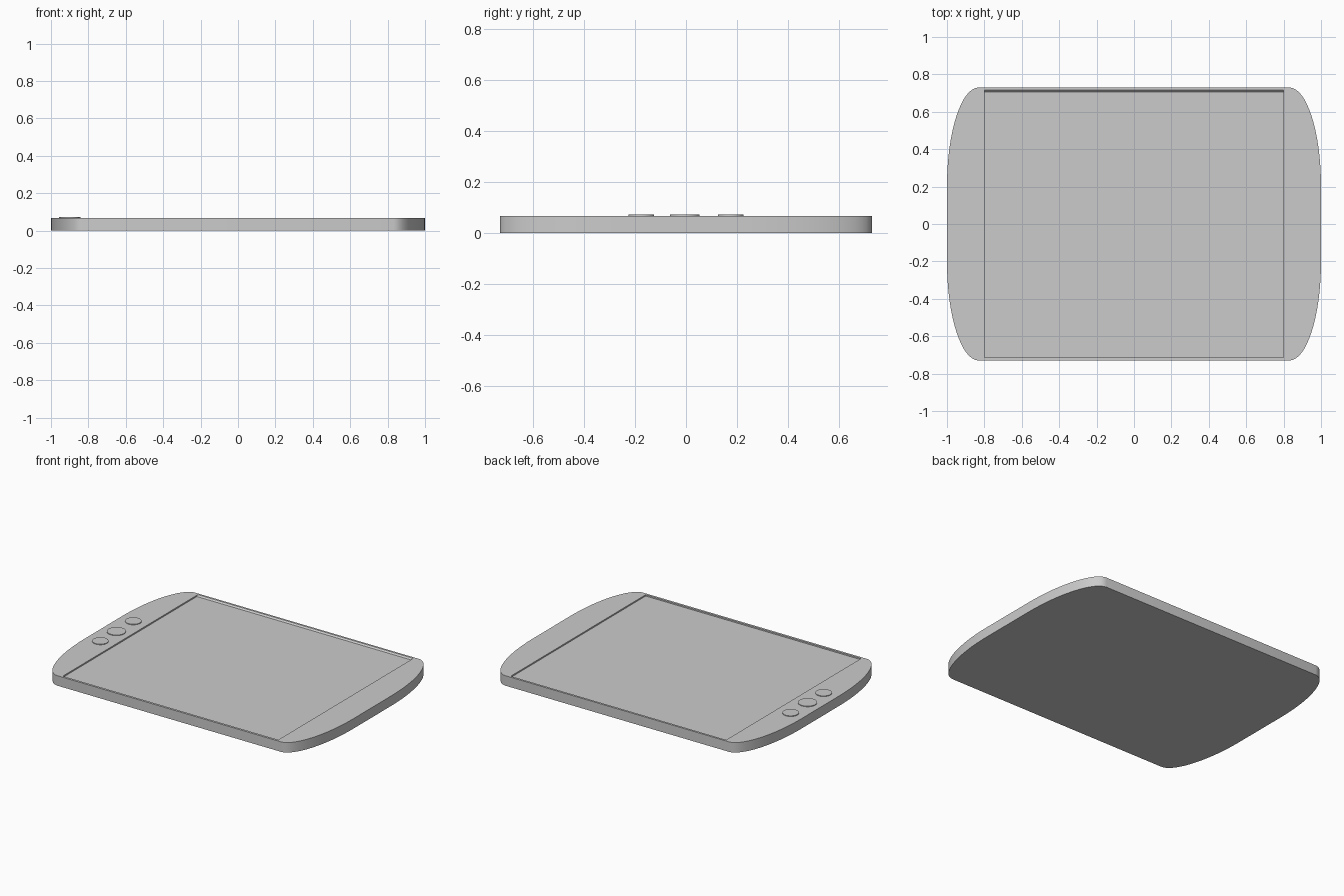
import bpy, bmesh
from math import sin, cos, pi
from mathutils import Vector

if "Cube" in bpy.data.objects:
    bpy.data.objects.remove(bpy.data.objects["Cube"])

TOP = 0.067      # top of the case
DEPTH = 0.009    # depth of the screen recess


def prism(name, points, direction):
    """Extrude a closed polygon along a direction into a solid."""
    bm = bmesh.new()
    face = bm.faces.new([bm.verts.new(p) for p in points])
    res = bmesh.ops.extrude_face_region(bm, geom=[face], use_keep_orig=True)
    verts = [g for g in res["geom"] if isinstance(g, bmesh.types.BMVert)]
    bmesh.ops.translate(bm, verts=verts, vec=Vector(direction))
    bmesh.ops.recalc_face_normals(bm, faces=bm.faces)
    mesh = bpy.data.meshes.new(name)
    bm.to_mesh(mesh)
    bm.free()
    obj = bpy.data.objects.new(name, mesh)
    bpy.context.collection.objects.link(obj)
    return obj


def smooth(obj):
    bpy.ops.object.select_all(action="DESELECT")
    obj.select_set(True)
    bpy.context.view_layer.objects.active = obj
    bpy.ops.object.shade_smooth_by_angle(angle=0.6)


# Case: straight long edges, elliptical corners bulging out at the ends
N = 16
corner = [(0.83 + 0.17 * cos(i * pi / 2 / N), 0.20 + 0.53 * sin(i * pi / 2 / N))
          for i in range(N + 1)]
right = [(x, -y) for x, y in reversed(corner)] + corner
outline = right + [(-x, -y) for x, y in right]
case = prism("case", [(x, y, 0) for x, y in outline], (0, 0, TOP))

# Shallow screen recess with a slightly sloped back wall
floor = TOP - DEPTH
profile = [(-0.715, floor), (0.706, floor), (0.716, TOP), (0.716, TOP + 0.05), (-0.715, TOP + 0.05)]
cutter = prism("screen_cutter", [(-0.8, y, z) for y, z in profile], (1.6, 0, 0))
cutter.hide_render = True
mod = case.modifiers.new("screen_recess", "BOOLEAN")
mod.operation = "DIFFERENCE"
mod.solver = "EXACT"
mod.object = cutter
bpy.context.view_layer.objects.active = case
bpy.ops.object.modifier_apply(modifier=mod.name)
bpy.data.objects.remove(cutter)
smooth(case)

# Three low round buttons on the left margin, the middle one larger
for name, y, r in (("front_button", -0.175, 0.05),
                   ("middle_button", -0.005, 0.058),
                   ("back_button", 0.175, 0.05)):
    ring = [(-0.90 + r * cos(i * pi / 16), y + r * sin(i * pi / 16), TOP - 0.01) for i in range(32)]
    smooth(prism(name, ring, (0, 0, 0.0145)))
